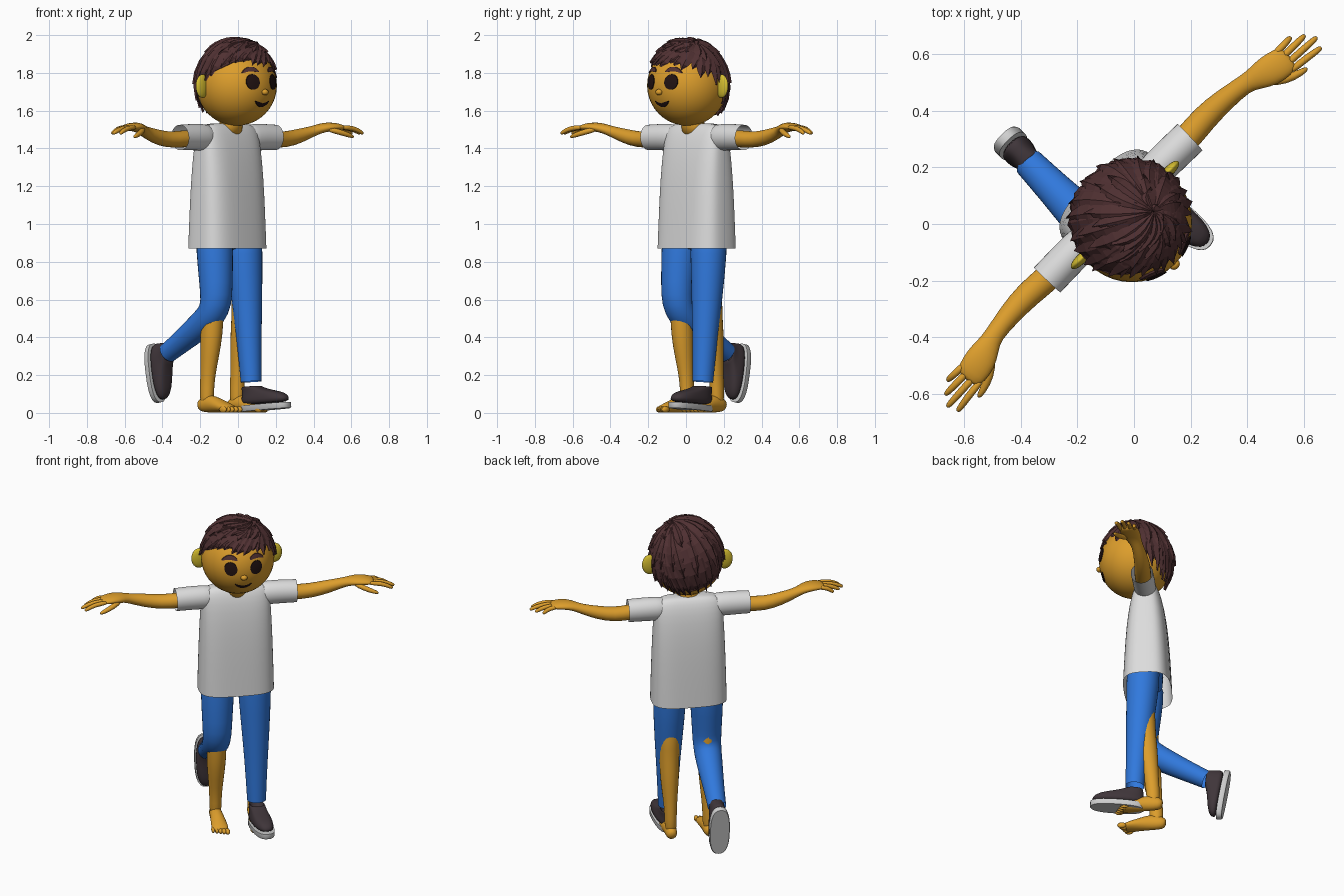
import bpy, bmesh, math, random
from math import sin, cos, pi, radians
from mathutils import Matrix, Vector

if "Cube" in bpy.data.objects:
    bpy.data.objects.remove(bpy.data.objects["Cube"])
random.seed(4)
TURN = Matrix.Rotation(pi / 4, 4, 'Z')   # the figure looks diagonally
BODY_Y = 0.08


def material(name, *rgb):
    m = bpy.data.materials.new(name)
    m.use_nodes = True
    m.diffuse_color = (*rgb, 1)
    node = m.node_tree.nodes["Principled BSDF"]
    node.inputs["Base Color"].default_value = (*rgb, 1)
    node.inputs["Roughness"].default_value = 0.8
    return m


SKIN = material("orange skin", 0.72, 0.34, 0.025)
EAR = material("yellow ear", 0.68, 0.52, 0.03)
HAIR = material("dark brown hair", 0.08, 0.03, 0.032)
INK = material("near black", 0.015, 0.006, 0.006)
SHIRT = material("white cloth", 0.72, 0.72, 0.72)
DENIM = material("blue cloth", 0.03, 0.19, 0.72)
SHOE = material("charcoal", 0.05, 0.036, 0.042)
SOLE = material("pale rubber", 0.62, 0.62, 0.62)


def finish(name, bm, mat, sub=0, place=Matrix(), smooth=True, sharp=None):
    bmesh.ops.recalc_face_normals(bm, faces=bm.faces)
    bm.transform(TURN @ place)
    mesh = bpy.data.meshes.new(name)
    bm.to_mesh(mesh)
    bm.free()
    mesh.materials.append(mat)
    if smooth:
        mesh.shade_smooth()
        if sharp:
            mesh.set_sharp_from_angle(angle=radians(sharp))
    ob = bpy.data.objects.new(name, mesh)
    bpy.context.collection.objects.link(ob)
    if sub:
        mod = ob.modifiers.new("Smooth", 'SUBSURF')
        mod.levels = mod.render_levels = sub
    return ob


def loft(name, strands, mat, caps=(True, True), **kw):
    """Skin each strand, a list of equal rings of points."""
    bm = bmesh.new()
    for rings in strands:
        vs = [[bm.verts.new(p) for p in ring] for ring in rings]
        n = len(vs[0])
        for a, b in zip(vs, vs[1:]):
            for i in range(n):
                j = (i + 1) % n
                bm.faces.new((a[i], a[j], b[j], b[i]))
        if caps[0]:
            bm.faces.new(vs[0])
        if caps[1]:
            bm.faces.new(vs[-1])
    return finish(name, bm, mat, **kw)


def tube(path, ref, n=12):
    """Rings along (x, y, z, ra, rb); rb lies along ref."""
    pts = [Vector(p[:3]) for p in path]
    rings = []
    for i, p in enumerate(path):
        t = (pts[min(i + 1, len(pts) - 1)] - pts[max(i - 1, 0)]).normalized()
        a = Vector(ref).cross(t).normalized()
        b = t.cross(a)
        rings.append([pts[i] + a * p[3] * cos(k * 2 * pi / n) + b * p[4] * sin(k * 2 * pi / n)
                      for k in range(n)])
    return rings


def stack(sections, power=2.0, n=28):
    """Level superellipse rings from (z, centre y, half width, half depth)."""
    def c(v):
        return math.copysign(abs(v) ** (2 / power), v)
    return [[(a * c(cos(k * 2 * pi / n)), y + b * c(sin(k * 2 * pi / n)), z) for k in range(n)]
            for z, y, a, b in sections]


def balls(name, items, mat, seg=24):
    bm = bmesh.new()
    for c, r in items:
        bmesh.ops.create_uvsphere(bm, u_segments=seg, v_segments=seg // 2, radius=1,
                                  matrix=Matrix.LocRotScale(Vector(c), None, Vector(r)))
    return finish(name, bm, mat)


# Shirt body and neck
loft("shirt_body", [stack([(0.87, BODY_Y, 0.222, 0.14), (1.05, BODY_Y, 0.218, 0.132),
     (1.25, BODY_Y, 0.212, 0.12), (1.4, BODY_Y, 0.205, 0.1), (1.48, BODY_Y, 0.2, 0.078),
     (1.52, BODY_Y, 0.18, 0.055), (1.535, BODY_Y, 0.12, 0.035)], 3.2)],
     SHIRT, caps=(False, True), sub=1)
loft("neck", [stack([(1.47, 0.06, 0.07, 0.055), (1.52, 0.055, 0.065, 0.06), (1.6, 0.04, 0.06, 0.06)])], SKIN)

# Hips under the shirt
loft("trouser_hips", [stack([(0.86, 0.065, 0.17, 0.07), (0.93, 0.07, 0.19, 0.1),
     (1.05, 0.075, 0.19, 0.1)], 2.5)], DENIM, sub=1)

# Sleeves, arms, hands and bare legs, mirrored
for side, s in (("left", 1), ("right", -1)):
    X, Y = (1, 0, 0), (0, 1, 0)

    def flip(path):
        return [(s * p[0], *p[1:]) for p in path]

    loft(side + "_sleeve", [tube(flip([(0.1, 0.08, 1.455, 0.07, 0.06), (0.2, 0.08, 1.46, 0.072, 0.066),
         (0.28, 0.079, 1.46, 0.071, 0.066), (0.357, 0.077, 1.458, 0.069, 0.066)]), Y, 16)],
         SHIRT, caps=(True, False), sub=1)
    loft(side + "_arm", [tube(flip([(0.2, 0.078, 1.455, 0.05, 0.05), (0.35, 0.08, 1.45, 0.046, 0.05),
         (0.44, 0.09, 1.445, 0.044, 0.049), (0.54, 0.085, 1.465, 0.041, 0.042),
         (0.63, 0.073, 1.49, 0.029, 0.033), (0.67, 0.06, 1.505, 0.026, 0.044),
         (0.72, 0.045, 1.515, 0.026, 0.06), (0.78, 0.032, 1.513, 0.021, 0.056),
         (0.81, 0.03, 1.508, 0.012, 0.045)]), Y)], SKIN, sub=1)
    fingers = []
    for base_y, tip_x, tip_y in ((0.072, 0.86, 0.075), (0.046, 0.9, 0.045),
                                 (0.018, 0.925, 0.01), (-0.008, 0.91, -0.026)):
        mid = (0.79 + tip_x) / 2
        fingers.append(tube(flip([(0.765, base_y, 1.512, 0.014, 0.015),
                       (mid, (base_y + tip_y) / 2, 1.508, 0.015, 0.014),
                       (tip_x - 0.01, tip_y, 1.484, 0.012, 0.012),
                       (tip_x, tip_y, 1.478, 0.007, 0.007)]), Y, 8))
    fingers.append(tube(flip([(0.69, 0.025, 1.503, 0.016, 0.02), (0.74, -0.02, 1.488, 0.017, 0.018),
                   (0.8, -0.04, 1.468, 0.014, 0.014), (0.825, -0.044, 1.46, 0.007, 0.007)]), Y, 8))
    loft(side + "_fingers", fingers, SKIN, sub=1)

    loft(side + "_bare_leg", [tube(flip([(0.11, 0.07, 0.75, 0.07, 0.07), (0.112, 0.075, 0.55, 0.06, 0.06),
         (0.113, 0.085, 0.42, 0.065, 0.06), (0.113, 0.1, 0.3, 0.054, 0.05),
         (0.112, 0.117, 0.18, 0.04, 0.037), (0.112, 0.122, 0.08, 0.043, 0.037),
         (0.112, 0.122, 0.03, 0.03, 0.03)]), X)], SKIN, sub=1)
    loft(side + "_bare_foot", [tube(flip([(0.112, 0.178, 0.035, 0.022, 0.022), (0.112, 0.155, 0.042, 0.04, 0.036),
         (0.112, 0.1, 0.052, 0.052, 0.038), (0.112, 0.03, 0.039, 0.039, 0.045),
         (0.112, -0.035, 0.026, 0.026, 0.053), (0.112, -0.07, 0.019, 0.018, 0.046)]), X)], SKIN, sub=1)
    balls(side + "_bare_toes", [((s * (0.075 + 0.02 * i), -0.078 + 0.009 * i, 0.018),
          (0.015 - 0.0012 * i, 0.027, 0.017)) for i in range(5)], SKIN, 12)

# Trouser legs: left stands, right kicks back
loft("left_trouser_leg", [tube([(0.105, 0.065, 1.0, 0.1, 0.1), (0.108, 0.062, 0.86, 0.1, 0.1),
     (0.112, 0.045, 0.6, 0.083, 0.083), (0.112, 0.03, 0.4, 0.068, 0.068),
     (0.112, 0.014, 0.165, 0.056, 0.056)], (1, 0, 0), 16)], DENIM, caps=(True, False), sub=1)
loft("right_trouser_leg", [tube([(-0.108, 0.07, 1.0, 0.1, 0.1), (-0.11, 0.065, 0.86, 0.1, 0.1),
     (-0.114, 0.05, 0.68, 0.09, 0.09), (-0.114, 0.048, 0.58, 0.085, 0.085),
     (-0.114, 0.085, 0.515, 0.079, 0.082), (-0.113, 0.17, 0.46, 0.074, 0.076),
     (-0.112, 0.28, 0.395, 0.063, 0.064), (-0.11, 0.415, 0.318, 0.054, 0.055)], (1, 0, 0), 16)],
     DENIM, caps=(True, False), sub=1)

# Shoes
PLACES = {
    "left": Matrix.Translation((0.113, 0.005, 0.009)) @ Matrix.Rotation(0.1, 4, 'Z') @ Matrix.Rotation(-0.07, 4, 'X'),
    "right": Matrix.Translation((-0.107, 0.545, 0.3)) @ Matrix.Rotation(radians(80), 4, 'X')}
for side, place in PLACES.items():
    loft(side + "_shoe_sole", [stack([(0, -0.095, 0.056, 0.153), (0.006, -0.095, 0.06, 0.158),
         (0.032, -0.095, 0.06, 0.158)], 2.6)], SOLE, place=place, sharp=40)
    loft(side + "_shoe_upper", [stack([(0.03, -0.095, 0.056, 0.153), (0.06, -0.093, 0.058, 0.152),
         (0.085, -0.082, 0.053, 0.138), (0.102, -0.045, 0.048, 0.1), (0.118, -0.015, 0.046, 0.066),
         (0.132, -0.002, 0.045, 0.052), (0.132, -0.002, 0.036, 0.042), (0.095, -0.002, 0.03, 0.036)], 2.5)],
         SHOE, place=place, sub=1)

# Head, ears and nose
HEAD = Vector((0, 0.01, 1.733))
R = 0.213
balls("head", [(HEAD, (R, R, R))], SKIN, 40)
balls("ears", [((s * 0.222, 0.045, 1.73), (0.046, 0.018, 0.062)) for s in (1, -1)], EAR)
balls("nose", [((0, -0.203, 1.698), (0.02, 0.017, 0.016))], SKIN, 16)


# Face plates that hug the head
def plate(name, outline, mat, lift=0.004):
    n = len(outline)
    cx, cz = (sum(p[i] for p in outline) / n for i in (0, 1))
    rings = []
    for depth, k in ((-0.003, 1), (lift, 1), (lift, 0.6), (lift, 0.05)):
        ring = []
        for x, z in outline:
            x, z = cx + (x - cx) * k, cz + (z - cz) * k
            y = HEAD.y - math.sqrt(R * R - x * x - (z - HEAD.z) ** 2) - depth
            ring.append((x, y, z))
        rings.append(ring)
    loft(name, [rings], mat, caps=(False, True), sharp=50)


ROUND = [(cos(k * pi / 12), sin(k * pi / 12)) for k in range(24)]
for side, s in (("left", 1), ("right", -1)):
    plate(side + "_eye", [(s * 0.075 + 0.036 * c, 1.752 + 0.041 * d) for c, d in ROUND], INK)
    plate(side + "_eyebrow", [(s * (0.08 + 0.043 * c), 1.82 - 0.016 * c * c - 0.004 * c + (0.012 - 0.003 * c) * d)
                              for c, d in ROUND], HAIR, 0.007)
plate("mouth", [(0.05 * c, 1.633 + 0.018 * c * c + (0.005 if d > 0 else 0.014) * d) for c, d in ROUND], INK)

# Hair: a fitted cap with overlapping pointed locks
HAIR_SIZE = Vector((0.219, 0.219, 0.243))
LINE = ((0, 33), (50, 27), (80, 14), (105, 8), (125, -22), (180, -36))


def hairline(az):
    a = abs((az + 180) % 360 - 180)
    for (a0, e0), (a1, e1) in zip(LINE, LINE[1:]):
        if a <= a1:
            return e0 + (e1 - e0) * (a - a0) / (a1 - a0)


def ray(az, el):
    az, el = radians(az), radians(el)
    return Vector((sin(az) * cos(el), -cos(az) * cos(el), sin(el)))


def on_hair(d, lift=0.0):
    return HEAD + d * HAIR_SIZE + d * lift


cap = []
for k in range(11):
    f = min(k / 10, 0.99)
    cap.append([on_hair(ray(az, (hairline(az) + 5) * (1 - f) + 90 * f)) for az in range(0, 360, 10)])
loft("hair_cap", [[[HEAD + (p - HEAD) * 0.95 for p in cap[0]]] + cap], HAIR, caps=(False, True))

crown = ray(70, 68)
locks = []
for count, raise_by, height, width in ((30, -3, 0.011, 0.034), (20, 16, 0.017, 0.036), (13, 36, 0.021, 0.034)):
    for i in range(count):
        az = 360 * (i + random.uniform(-0.25, 0.25)) / count
        back = abs((az + 180) % 360 - 180) / 180
        end = ray(az - 10, min(hairline(az) + raise_by * (1 + back) + random.uniform(-5, 5), 62))
        bend = random.uniform(0.02, 0.16)
        rings = []
        for step in range(8):
            f = 0.04 + 0.96 * step / 7
            d = crown.slerp(end, f)
            across = d.cross(crown.slerp(end, f + 0.02) - d).normalized()
            d = (d + across * bend * sin(pi * f)).normalized()
            w = width * (0.3 + 0.85 * sin(pi * min(f, 0.62) / 1.24)) * (1 - f ** 5) + 0.001
            top = height * (0.6 + 0.4 * f)
            rings.append([on_hair(d, top * 0.3) - across * w, on_hair(d, top),
                          on_hair(d, -0.004) + across * w])
        locks.append(rings)
loft("hair_locks", locks, HAIR, smooth=False)
